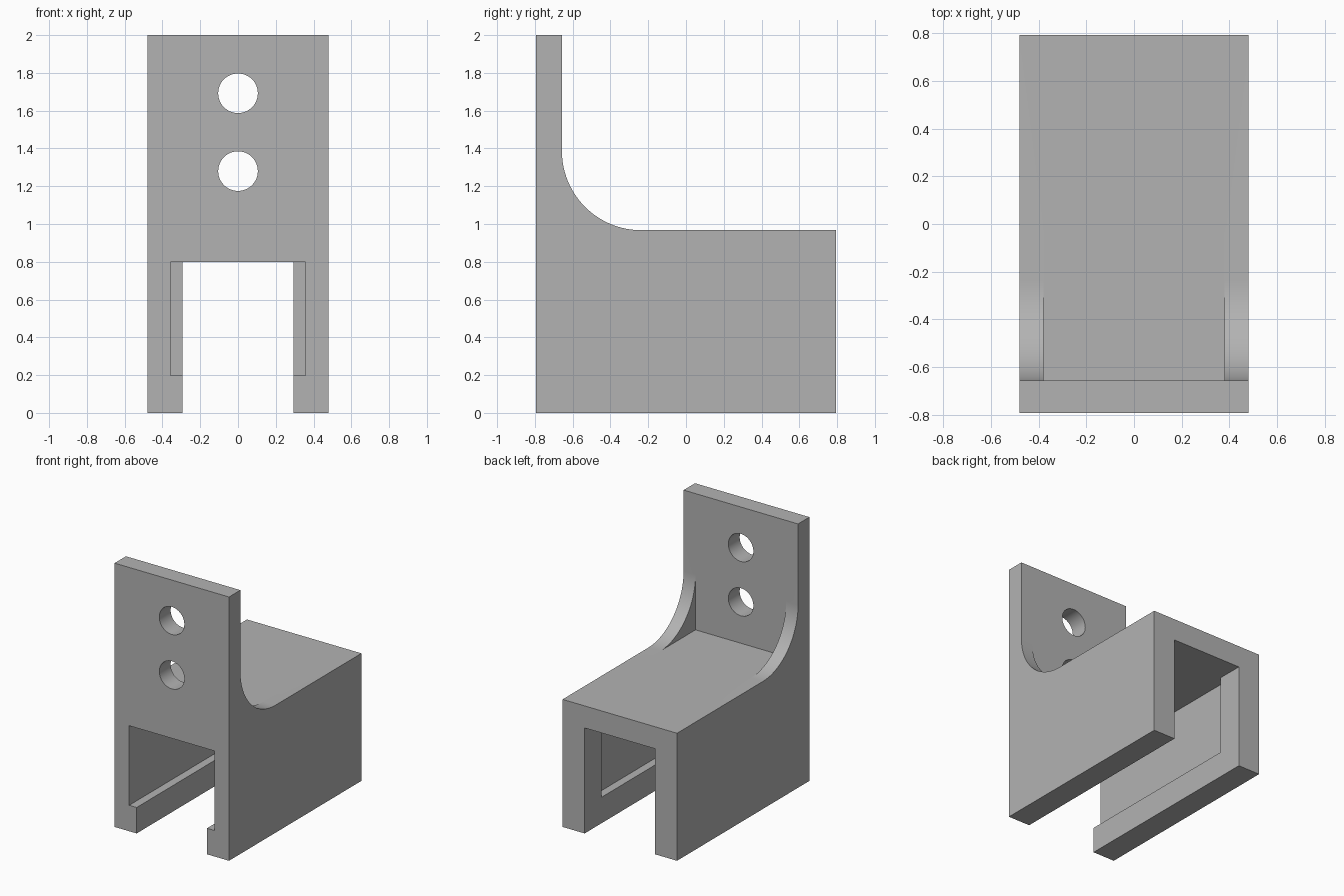
import bpy, bmesh, math
from mathutils import Matrix, Vector

old = bpy.data.objects.get("Cube")
if old:
    bpy.data.objects.remove(old, do_unlink=True)

HALF_W, FRONT, BACK = 0.48, -0.793, 0.793
PLATE_BACK, DECK, TOP = -0.657, 0.967, 2.0
RADIUS = 0.42

grey = bpy.data.materials.new("grey")
grey.use_nodes = True
grey.diffuse_color = (0.45, 0.45, 0.45, 1)
grey.node_tree.nodes["Principled BSDF"].inputs["Base Color"].default_value = grey.diffuse_color


def finish(name, bm):
    bmesh.ops.recalc_face_normals(bm, faces=bm.faces)
    mesh = bpy.data.meshes.new(name)
    bm.to_mesh(mesh)
    bm.free()
    mesh.materials.append(grey)
    obj = bpy.data.objects.new(name, mesh)
    bpy.context.collection.objects.link(obj)
    return obj


def box(name, lo, hi):
    lo, hi = Vector(lo), Vector(hi)
    bm = bmesh.new()
    place = Matrix.Translation((lo + hi) / 2) @ Matrix.Diagonal((*(hi - lo), 1))
    bmesh.ops.create_cube(bm, size=1, matrix=place)
    return finish(name, bm)


def hole(name, z):
    bm = bmesh.new()
    place = Matrix.Translation((0, FRONT, z)) @ Matrix.Rotation(math.pi / 2, 4, "X")
    bmesh.ops.create_cone(bm, cap_ends=True, segments=48, radius1=0.105,
                          radius2=0.105, depth=0.6, matrix=place)
    return finish(name, bm)


def cut(target, cutter):
    cutter.hide_render = True
    mod = target.modifiers.new(cutter.name, "BOOLEAN")
    mod.operation, mod.solver, mod.object = "DIFFERENCE", "EXACT", cutter
    bpy.ops.object.modifier_apply(modifier=mod.name)
    bpy.data.objects.remove(cutter, do_unlink=True)


# Bracket body: side profile with a concave fillet, extruded across the width
profile = [(FRONT, 0), (BACK, 0), (BACK, DECK)]
for i in range(25):
    a = math.pi / 2 * i / 24
    profile.append((PLATE_BACK + RADIUS * (1 - math.sin(a)),
                    DECK + RADIUS * (1 - math.cos(a))))
profile += [(PLATE_BACK, TOP), (FRONT, TOP)]
bm = bmesh.new()
face = bm.faces.new([bm.verts.new((-HALF_W, y, z)) for y, z in profile])
sweep = bmesh.ops.extrude_face_region(bm, geom=[face])["geom"]
bmesh.ops.translate(bm, vec=(2 * HALF_W, 0, 0),
                    verts=[v for v in sweep if isinstance(v, bmesh.types.BMVert)])
body = finish("mounting_bracket", bm)
bpy.context.view_layer.objects.active = body
body.select_set(True)

# Clear the middle of the fillet, leaving a gusset on each side
cut(body, box("gusset_gap", (-0.38, PLATE_BACK, DECK), (0.38, 0, 1.6)))

# Open channel, and a wider slot that stops short of the back
cut(body, box("channel", (-0.295, -1, -0.2), (0.295, 1, 0.8)))
cut(body, box("side_slots", (-0.357, -1, 0.197), (0.357, 0.593, 0.8)))

# Bolt holes in the upright plate
for n, z in enumerate((1.28, 1.692)):
    cut(body, hole(f"bolt_hole_{n}", z))

bpy.ops.object.shade_smooth_by_angle(angle=math.radians(30))
